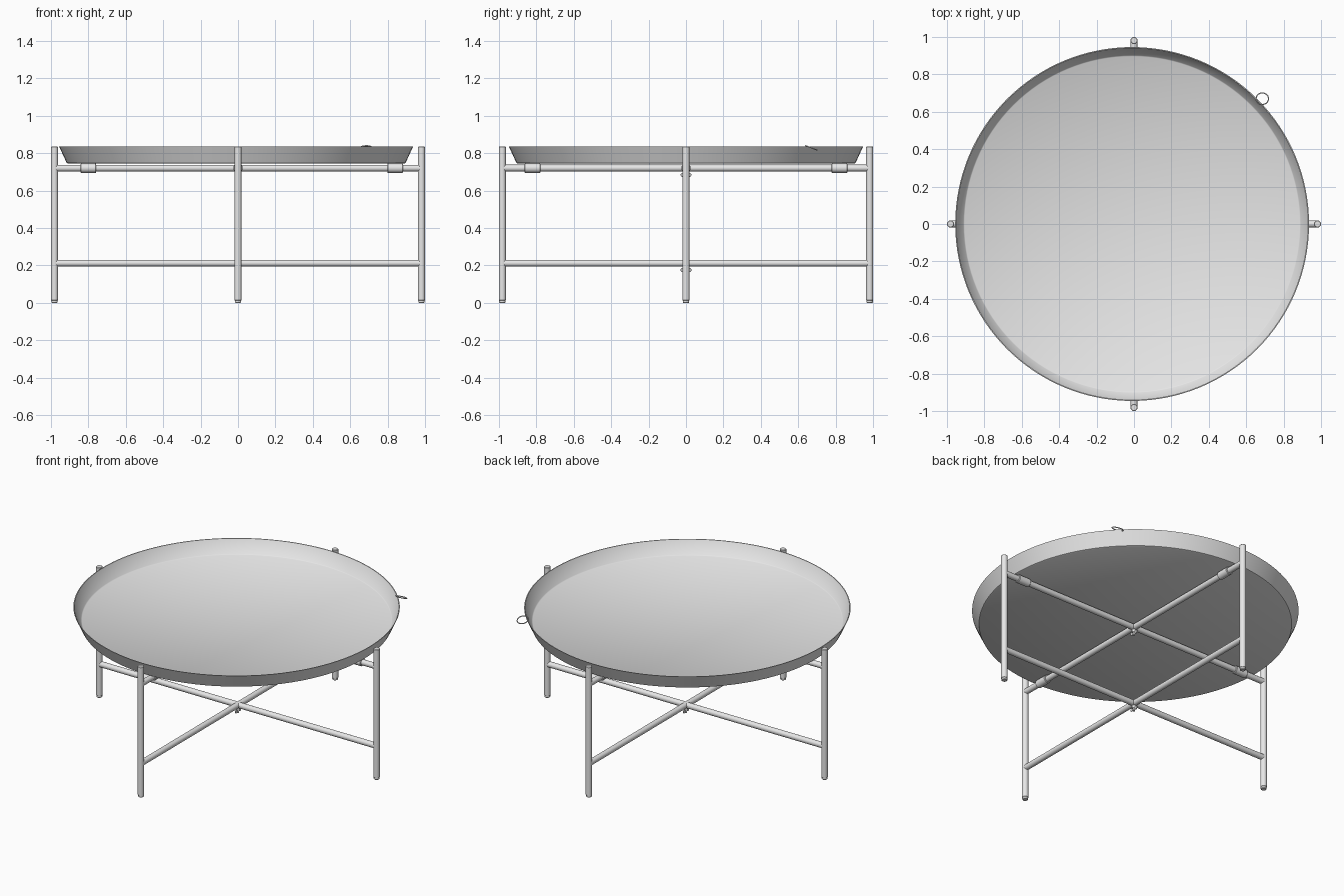
import bpy, bmesh, math
from mathutils import Vector, Matrix

if "Cube" in bpy.data.objects:
    bpy.data.objects.remove(bpy.data.objects["Cube"])

metal = bpy.data.materials.new("grey metal")
metal.use_nodes = True
GREY = (0.8, 0.8, 0.8, 1)
metal.diffuse_color = GREY
metal.node_tree.nodes["Principled BSDF"].inputs["Base Color"].default_value = GREY


def lathe(name, profile, steps=32):
    """Revolve (radius, height) points around z."""
    bm = bmesh.new()
    verts = [bm.verts.new((r, 0, z)) for r, z in profile]
    edges = [bm.edges.new(pair) for pair in zip(verts, verts[1:])]
    bmesh.ops.spin(bm, geom=verts + edges, axis=(0, 0, 1), cent=(0, 0, 0),
                   angle=math.tau, steps=steps, use_duplicate=False)
    bmesh.ops.remove_doubles(bm, verts=bm.verts, dist=0.0001)
    bmesh.ops.recalc_face_normals(bm, faces=bm.faces)
    mesh = bpy.data.meshes.new(name)
    bm.to_mesh(mesh)
    bm.free()
    obj = bpy.data.objects.new(name, mesh)
    bpy.context.collection.objects.link(obj)
    return finish(obj, name)


def finish(obj, name):
    obj.name = name
    obj.data.materials.append(metal)
    bpy.ops.object.select_all(action="DESELECT")
    obj.select_set(True)
    bpy.context.view_layer.objects.active = obj
    bpy.ops.object.shade_smooth_by_angle(angle=math.radians(35))
    return obj


def rod(name, start, end, radius, bevel=0.003):
    """Round bar between two points with softened ends."""
    start, end = Vector(start), Vector(end)
    span = end - start
    length = span.length
    obj = lathe(name, [(0, 0), (radius - bevel, 0), (radius, bevel),
                       (radius, length - bevel), (radius - bevel, length), (0, length)])
    turn = Vector((0, 0, 1)).rotation_difference(span).to_matrix().to_4x4()
    obj.matrix_world = Matrix.Translation(start) @ turn
    return obj


# Round tray with a flared, thin rim
tray = lathe("tray", [(0, 0.745), (0.9, 0.745), (0.906, 0.748), (0.946, 0.835),
                      (0.941, 0.835), (0.902, 0.754), (0.896, 0.75), (0, 0.75)], 128)
tray.location.x = -0.01

# Legs with small foot caps
LEG = 0.981
for side, x, y in (("left", LEG, 0), ("right", -LEG, 0), ("front", 0, -LEG), ("back", 0, LEG)):
    rod(side + "_leg", (x, y, 0.012), (x, y, 0.835), 0.019)
    rod(side + "_foot", (x, y, 0), (x, y, 0.016), 0.017)

# Crossed stretchers at two heights, each joint held by a wing nut
for level, z in (("upper", 0.72), ("lower", 0.212)):
    rod(level + "_side_bar", (-LEG, 0, z), (LEG, 0, z), 0.018)
    rod(level + "_depth_bar", (0, -LEG, z), (0, LEG, z), 0.018)
    rod(level + "_bolt", (0, 0, z - 0.052), (0, 0, z), 0.007, 0.002)
    rod(level + "_nut", (0, 0, z - 0.036), (0, 0, z - 0.015), 0.012, 0.002)
    for s in (-1, 1):
        wing = rod(level + "_nut_wing", (-0.003, s * 0.018, z - 0.036),
                   (0.003, s * 0.018, z - 0.036), 0.011, 0.001)

# Sleeves on the upper bars that carry the tray
for i, (x, y) in enumerate(((-0.8, 0), (0.84, 0), (0, -0.82), (0, 0.82))):
    half = Vector((x, y, 0)).normalized() * 0.042
    mid = Vector((x, y, 0.72))
    rod("tray_sleeve_%d" % (i + 1), mid - half, mid + half, 0.025)

# Wire hanging ring through the rim
bpy.ops.mesh.primitive_torus_add(location=(0.686, 0.67, 0.828), rotation=(-0.37, 0, 0),
                                 major_radius=0.033, minor_radius=0.003,
                                 major_segments=40, minor_segments=10)
finish(bpy.context.object, "hanging_ring")
